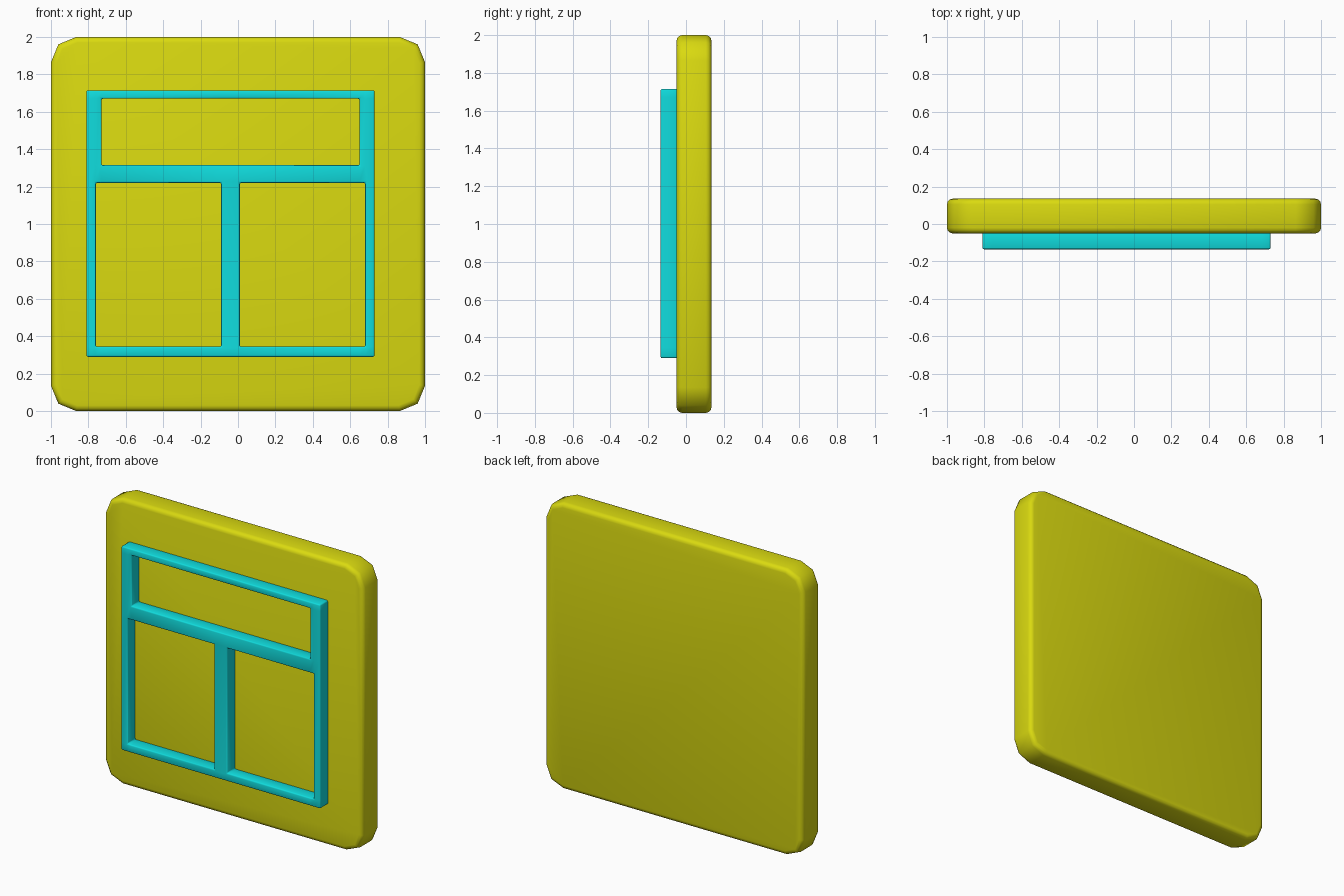
import bpy
import bmesh
import math

cube = bpy.data.objects.get("Cube")
if cube:
    bpy.data.objects.remove(cube, do_unlink=True)


def make_material(name, rgb):
    mat = bpy.data.materials.new(name)
    mat.use_nodes = True
    color = (*rgb, 1.0)
    mat.diffuse_color = color
    mat.node_tree.nodes["Principled BSDF"].inputs["Base Color"].default_value = color
    return mat


def finish(bm, name, mat, bevel, segments):
    """Turn the mesh into a smooth-shaded object with softened edges."""
    bmesh.ops.recalc_face_normals(bm, faces=bm.faces)
    mesh = bpy.data.meshes.new(name)
    bm.to_mesh(mesh)
    bm.free()
    mesh.materials.append(mat)
    obj = bpy.data.objects.new(name, mesh)
    bpy.context.collection.objects.link(obj)
    mod = obj.modifiers.new("soft_edges", 'BEVEL')
    mod.width = bevel
    mod.segments = segments
    mod.limit_method = 'ANGLE'
    mod.angle_limit = math.radians(60)
    bpy.ops.object.select_all(action='DESELECT')
    obj.select_set(True)
    bpy.context.view_layer.objects.active = obj
    bpy.ops.object.modifier_apply(modifier=mod.name)
    bpy.ops.object.shade_smooth_by_angle(angle=math.radians(50))
    return obj


def extrude_y(bm, depth):
    """Extrude all faces along y, keeping the originals as the front."""
    result = bmesh.ops.extrude_face_region(bm, geom=bm.faces[:], use_keep_orig=True)
    moved = [v for v in result["geom"] if isinstance(v, bmesh.types.BMVert)]
    bmesh.ops.translate(bm, verts=moved, vec=(0, depth, 0))


yellow = make_material("yellow", (0.70, 0.70, 0.005))
cyan = make_material("cyan", (0.005, 0.72, 0.73))

# Backing panel: square with rounded corners
RADIUS = 0.135
bm = bmesh.new()
outline = []
for quarter, (sx, sz) in enumerate([(1, 1), (-1, 1), (-1, -1), (1, -1)]):
    for step in range(3):
        a = math.radians(90 * quarter + 45 * step)
        x = sx * (1 - RADIUS) + RADIUS * math.cos(a)
        z = 1 + sz * (1 - RADIUS) + RADIUS * math.sin(a)
        outline.append(bm.verts.new((x, -0.05, z)))
bm.faces.new(outline)
extrude_y(bm, 0.185)
finish(bm, "backing_panel", yellow, 0.03, 3)

# Raised frame: a slab with one wide opening above two square ones
OUTER = (-0.81, 0.73, 0.29, 1.715)
OPENINGS = [(-0.73, 0.65, 1.315, 1.67),
            (-0.76, -0.09, 0.345, 1.22),
            (0.01, 0.68, 0.345, 1.22)]
rects = [OUTER] + OPENINGS
xs = sorted({x for r in rects for x in r[:2]})
zs = sorted({z for r in rects for z in r[2:]})
bm = bmesh.new()
grid = {(x, z): bm.verts.new((x, -0.135, z)) for x in xs for z in zs}
for x0, x1 in zip(xs, xs[1:]):
    for z0, z1 in zip(zs, zs[1:]):
        cx, cz = (x0 + x1) / 2, (z0 + z1) / 2
        if not any(a < cx < b and c < cz < d for a, b, c, d in OPENINGS):
            bm.faces.new([grid[p] for p in ((x0, z0), (x1, z0), (x1, z1), (x0, z1))])
bmesh.ops.delete(bm, geom=[v for v in bm.verts if not v.link_faces], context='VERTS')
extrude_y(bm, 0.1)
finish(bm, "raised_frame", cyan, 0.008, 2)
